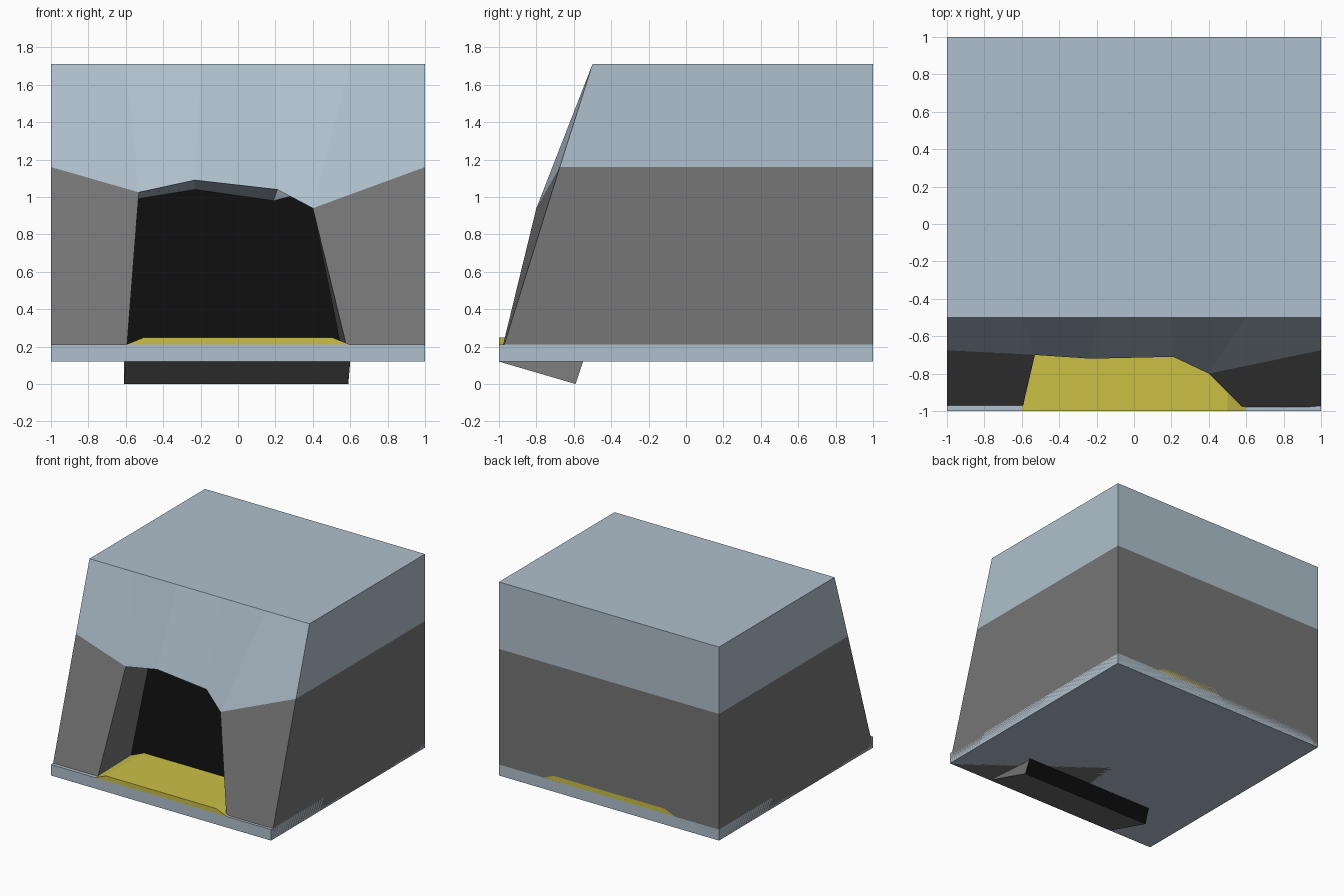
import bpy, bmesh

if "Cube" in bpy.data.objects:
    bpy.data.objects.remove(bpy.data.objects["Cube"])


def material(name, color):
    m = bpy.data.materials.new(name)
    m.diffuse_color = (*color, 1)
    m.use_nodes = True
    m.node_tree.nodes["Principled BSDF"].inputs["Base Color"].default_value = m.diffuse_color
    return m


rock = material("rock", (0.18, 0.18, 0.18))
snow = material("snow", (0.43, 0.53, 0.61))
dark = material("dark", (0.004, 0.004, 0.004))
yellow = material("yellow", (0.60, 0.53, 0.06))


def finish(name, bm, mats):
    bmesh.ops.recalc_face_normals(bm, faces=bm.faces)
    me = bpy.data.meshes.new(name)
    bm.to_mesh(me)
    bm.free()
    for m in mats:
        me.materials.append(m)
    ob = bpy.data.objects.new(name, me)
    bpy.context.collection.objects.link(ob)
    return ob


def extrude_profile(name, profile, mat):
    """Extrude an x/z profile along the full depth of the tile."""
    bm = bmesh.new()
    a = [bm.verts.new((x, -1, z)) for x, z in profile]
    b = [bm.verts.new((x, 1, z)) for x, z in profile]
    bm.faces.new(a)
    bm.faces.new(b)
    for i in range(len(a)):
        j = (i + 1) % len(a)
        bm.faces.new((a[i], a[j], b[j], b[i]))
    return finish(name, bm, [mat])


# Snow base slab and raised path running through the tile
extrude_profile("ground_slab", [(-1, .12), (1, .12), (1, .21), (-1, .21)], snow)
extrude_profile("path", [(-.6, .21), (.6, .21), (.5, .25), (-.5, .25)], yellow)

# Rock block with snow cap and cave recess
bm = bmesh.new()
ROCK, SNOW, DARK = 0, 1, 2


def verts(points):
    return [bm.verts.new(p) for p in points]


def face(vs, mat):
    bm.faces.new(vs).material_index = mat


# Cave mouth outline and its matching outline on the tilted back wall
mouth = verts([(-.6, -1, .12), (-.53, -.70, 1.025), (-.23, -.72, 1.09),
               (.21, -.71, 1.04), (.4, -.8, .94), (.6, -1, .12)])
inner_xz = [(-.61, 0), (-.6, .98), (-.23, 1.04), (.19, .98), (.5, 1.06), (.59, 0)]
inner = verts([(x, -.59 + z / 3, z) for x, z in inner_xz])
for i in range(6):
    j = (i + 1) % 6
    face((mouth[i], mouth[j], inner[j], inner[i]), SNOW if i in (1, 2, 3) else ROCK)
face(inner, DARK)

# Outer corners: front left, front right, back right, back left at three levels
low = verts([(-1, -1, .12), (1, -1, .12), (1, 1, .12), (-1, 1, .12)])
mid = verts([(-1, -.675, 1.16), (1, -.675, 1.16), (1, 1, 1.16), (-1, 1, 1.16)])
top = verts([(-1, -.5, 1.71), (1, -.5, 1.71), (1, 1, 1.71), (-1, 1, 1.71)])
for i in (1, 2, 3):
    j = (i + 1) % 4
    face((low[i], low[j], mid[j], mid[i]), ROCK)
    face((mid[i], mid[j], top[j], top[i]), SNOW)

# Faceted front: rock on both sides of the mouth, snow above it
face((low[0], mouth[0], mouth[1], mid[0]), ROCK)
face((low[1], mid[1], mouth[4], mouth[5]), ROCK)
seam = [mid[0], *mouth[1:5], mid[1]]
crest = [top[0], *verts([(x, -.5, 1.71) for x in (-.6, -.2, .2, .6)]), top[1]]
for i in range(5):
    face((seam[i], seam[i + 1], crest[i + 1], crest[i]), SNOW)

# Top and underside
face([*crest, top[2], top[3]], SNOW)
face([low[0], mouth[0], mouth[5], low[1], low[2], low[3]], ROCK)
finish("cave_block", bm, [rock, snow, dark])
